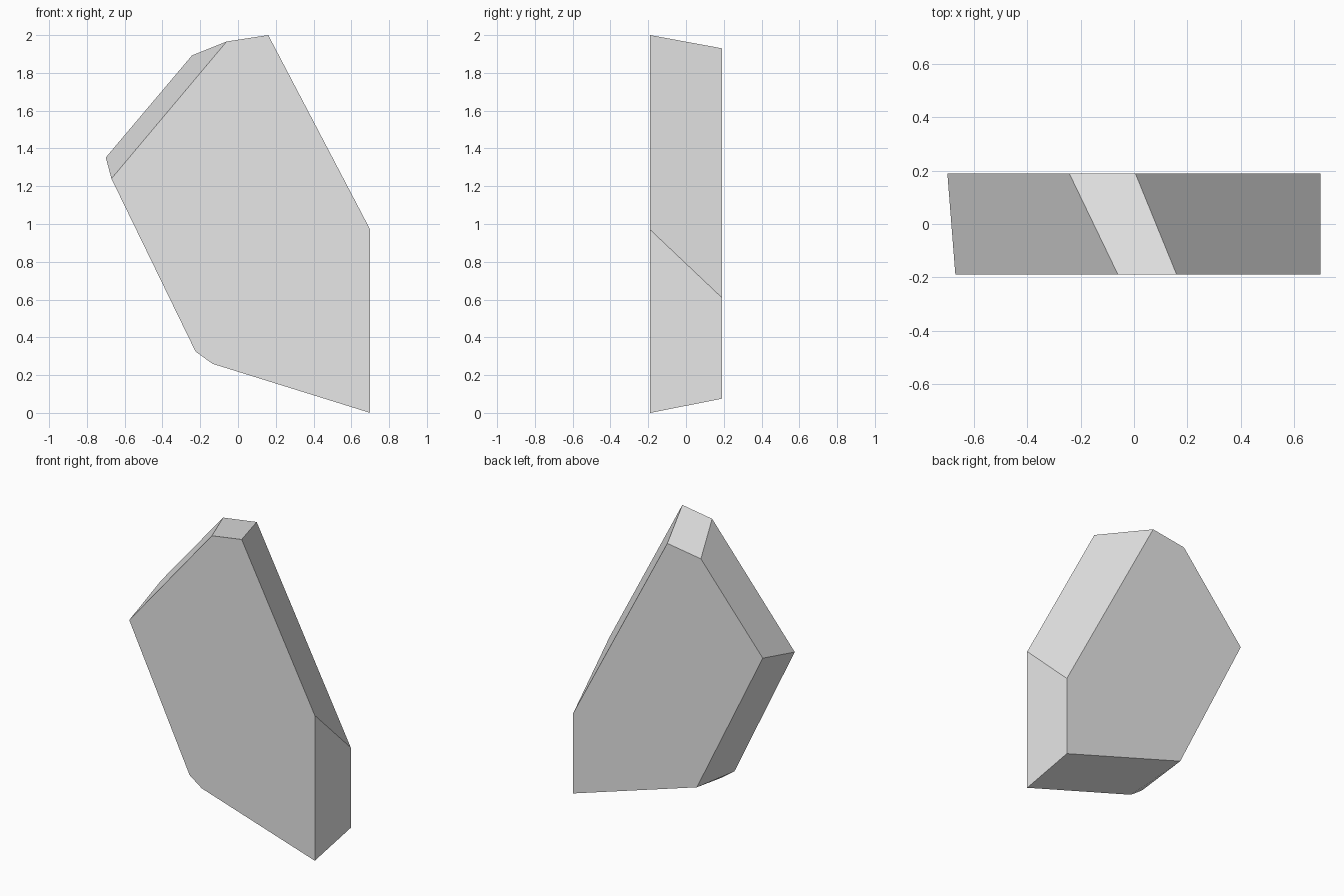
import bpy
import bmesh

if "Cube" in bpy.data.objects:
    bpy.data.objects.remove(bpy.data.objects["Cube"], do_unlink=True)

HALF_DEPTH = 0.19

# Matching (x, z) corners of the front and back outlines;
# the small lower-left chamfer tapers to a single back corner.
front = [(-0.67, 1.24), (-0.06, 1.966), (0.16, 2.0), (0.7, 0.97),
         (0.7, 0.0), (-0.135, 0.26), (-0.225, 0.325)]
back = [(-0.7, 1.352), (-0.243, 1.893), (0.005, 1.93), (0.7, 0.61),
        (0.7, 0.075), (-0.213, 0.36)]


def ring(bm, outline, y):
    return [bm.verts.new((x, y, z)) for x, z in outline]


# Faceted slab: two outlines joined by slanted side faces
bm = bmesh.new()
front_ring = ring(bm, front, -HALF_DEPTH)
back_ring = ring(bm, back, HALF_DEPTH)
bm.faces.new(front_ring)
bm.faces.new(back_ring)
back_ring.append(back_ring[-1])
count = len(front_ring)
for i in range(count):
    j = (i + 1) % count
    corners = [front_ring[i], front_ring[j], back_ring[j], back_ring[i]]
    bm.faces.new(list(dict.fromkeys(corners)))
bmesh.ops.recalc_face_normals(bm, faces=bm.faces)

mesh = bpy.data.meshes.new("stone_shard")
bm.to_mesh(mesh)
bm.free()
shard = bpy.data.objects.new("stone_shard", mesh)
bpy.context.collection.objects.link(shard)

# Plain grey stone
grey = (0.8, 0.8, 0.8, 1.0)
mat = bpy.data.materials.new("light_grey")
mat.use_nodes = True
mat.diffuse_color = grey
for node in mat.node_tree.nodes:
    if node.type == "BSDF_PRINCIPLED":
        node.inputs["Base Color"].default_value = grey
mesh.materials.append(mat)
